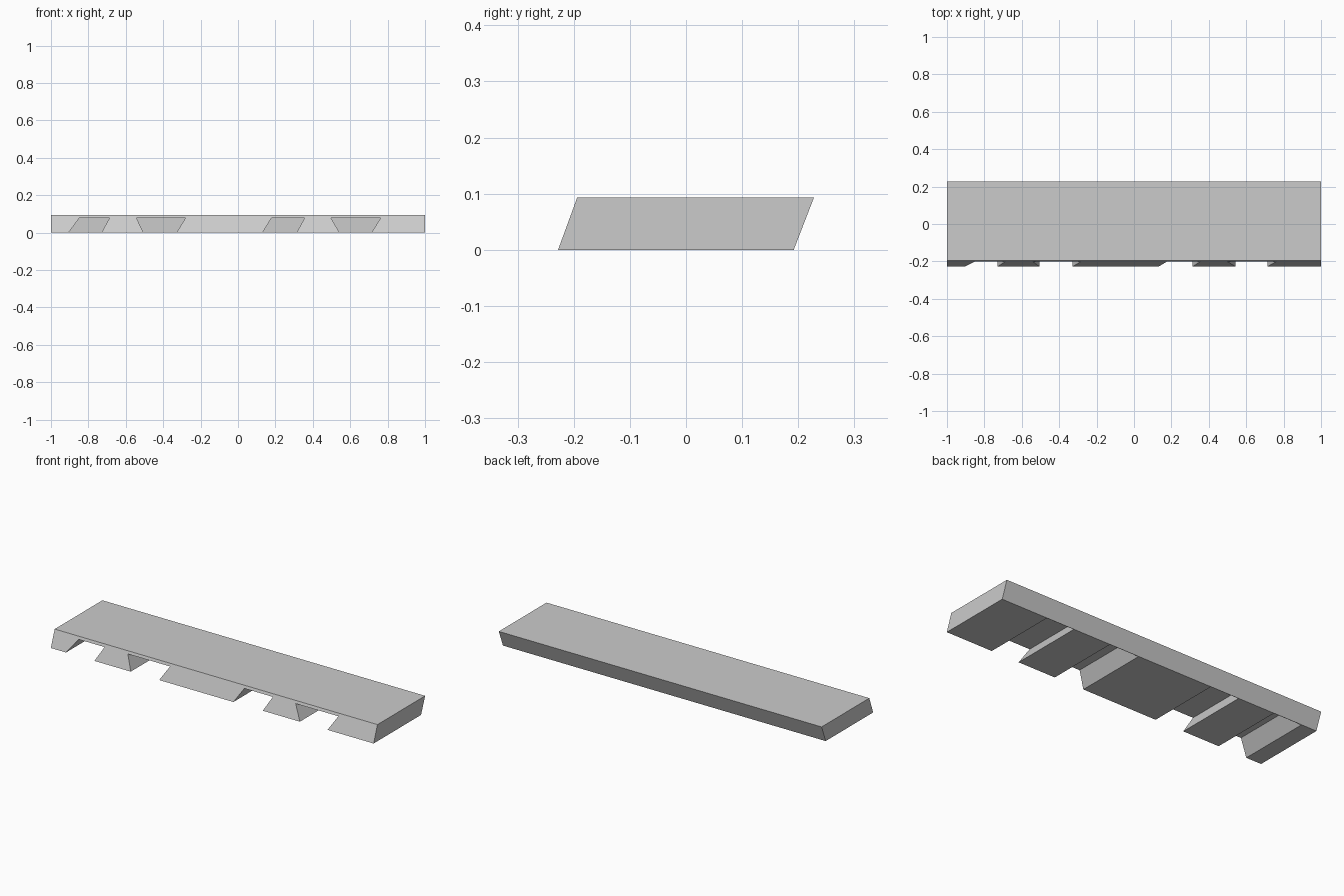
import bpy, bmesh

cube = bpy.data.objects.get("Cube")
if cube:
    bpy.data.objects.remove(cube)

grey = bpy.data.materials.new("plain grey")
grey.use_nodes = True
colour = (0.6, 0.6, 0.6, 1)
grey.diffuse_color = colour
grey.node_tree.nodes["Principled BSDF"].inputs["Base Color"].default_value = colour


def prism(name, profile, direction):
    """Extrude a closed profile of 3D points along a direction."""
    bm = bmesh.new()
    face = bm.faces.new([bm.verts.new(p) for p in profile])
    new = bmesh.ops.extrude_face_region(bm, geom=[face])["geom"]
    moved = [g for g in new if isinstance(g, bmesh.types.BMVert)]
    bmesh.ops.translate(bm, verts=moved, vec=direction)
    bmesh.ops.recalc_face_normals(bm, faces=bm.faces)
    mesh = bpy.data.meshes.new(name)
    bm.to_mesh(mesh)
    bm.free()
    mesh.materials.append(grey)
    obj = bpy.data.objects.new(name, mesh)
    bpy.context.collection.objects.link(obj)
    return obj


# Slab with slanted front and back
section = [(-0.228, 0), (0.192, 0), (0.228, 0.093), (-0.194, 0.093)]
slab = prism("slab", [(-1, y, z) for y, z in section], (2, 0, 0))

# Channels under the slab: left and right edge at the bottom, then at the roof
channels = [
    (-0.906, -0.73, -0.848, -0.687),
    (-0.505, -0.329, -0.543, -0.281),
    (0.131, 0.313, 0.179, 0.356),
    (0.543, 0.714, 0.497, 0.762),
]
roof, front, back = 0.078, -0.3, 0.19
for left, right, roof_left, roof_right in channels:
    # Carry the sloped walls on below the base for a clean cut
    low_left, low_right = 2 * left - roof_left, 2 * right - roof_right
    profile = [(low_left, front, -roof), (low_right, front, -roof),
               (roof_right, front, roof), (roof_left, front, roof)]
    cutter = prism("channel_cutter", profile, (0, back - front, 0))
    cutter.hide_render = True
    cutter.hide_set(True)
    cut = slab.modifiers.new("channel", 'BOOLEAN')
    cut.operation = 'DIFFERENCE'
    cut.solver = 'EXACT'
    cut.object = cutter
